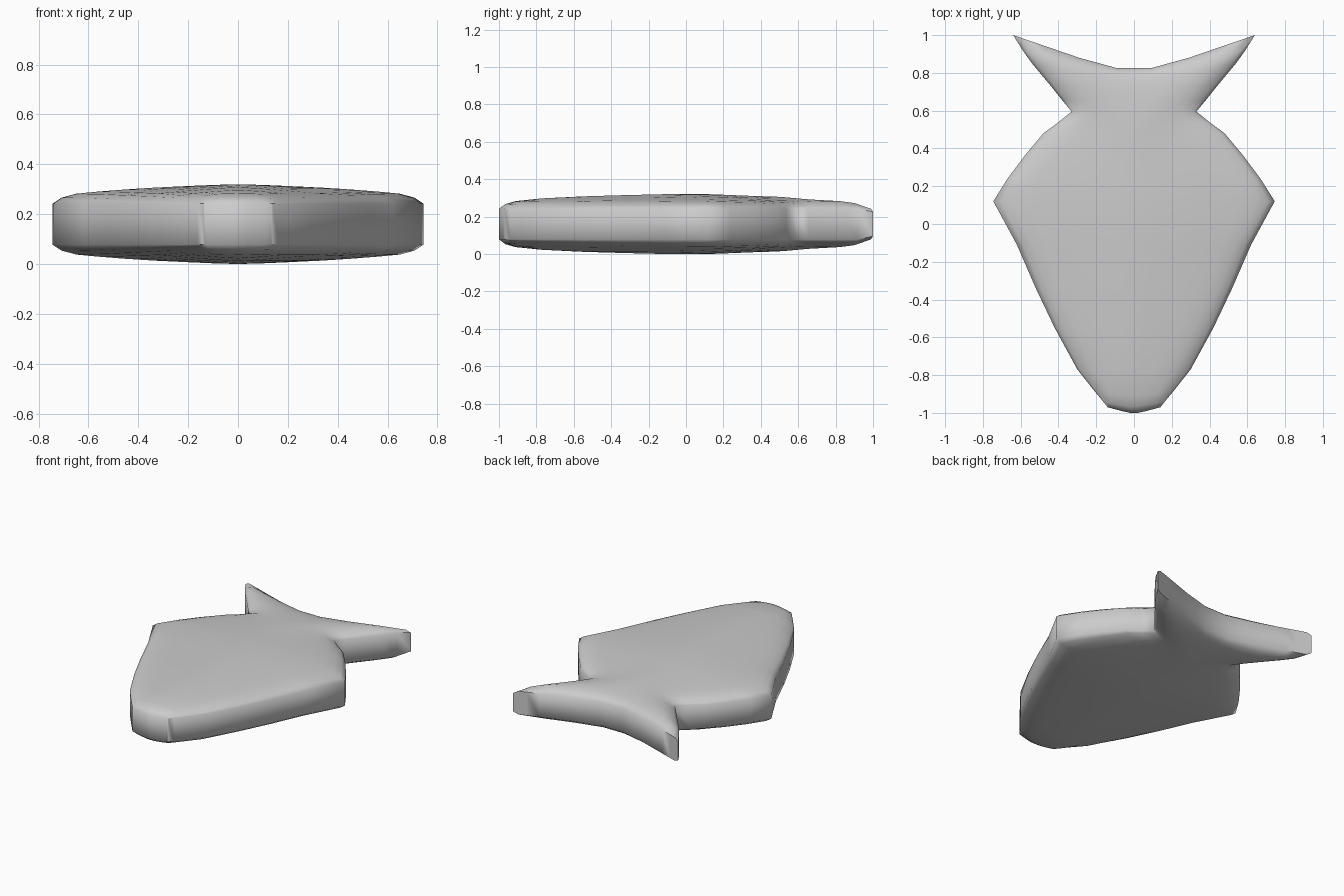
import bpy, bmesh
from mathutils import Vector
from mathutils.geometry import intersect_point_line

if "Cube" in bpy.data.objects:
    bpy.data.objects.remove(bpy.data.objects["Cube"])

# Cross rows of the fish shape: half width, y at the edge, y at the middle
ROWS = [(.14, -.97, -1), (.163, -.94, -.965), (.205, -.89, -.91), (.30, -.77, -.77),
        (.42, -.55, -.55), (.52, -.34, -.34), (.62, -.11, -.11), (.745, .12, .12),
        (.67, .24, .24), (.58, .36, .36), (.48, .48, .48), (.405, .535, .54),
        (.33, .595, .60), (.38, .655, .66), (.44, .73, .72), (.54, .85, .765),
        (.59, .92, .797), (.64, 1.0, .825)]
HALF = [.14, .3, .45, .6, .75, .87, .95, 1]
COLS = [-u for u in reversed(HALF)] + [0] + HALF
BEND = [(0, 0), (.14, 0), (.45, .31), (1, 1)]
# Half thickness against distance from the outline
PUFF = [(0, .082), (.03, .106), (.08, .122), (.15, .13), (.3, .144), (.56, .16)]
MID_Z = .16


def interp(table, x):
    for (x0, y0), (x1, y1) in zip(table, table[1:]):
        if x <= x1:
            return y0 + (y1 - y0) * (x - x0) / (x1 - x0)
    return table[-1][1]


# Flat grid and its boundary loop
grid = [[Vector((w * u, ym + (ye - ym) * interp(BEND, abs(u)), 0)) for u in COLS]
        for w, ye, ym in ROWS]
nr, nc = len(ROWS), len(COLS)
loop = ([(0, c) for c in range(nc)] + [(r, nc - 1) for r in range(1, nr)]
        + [(nr - 1, c) for c in range(nc - 2, -1, -1)]
        + [(r, 0) for r in range(nr - 2, 0, -1)])
outline = [grid[r][c] for r, c in loop]


def edge_distance(p):
    best = 9.0
    for a, b in zip(outline, outline[1:] + outline[:1]):
        t = min(1, max(0, intersect_point_line(p, a, b)[1]))
        best = min(best, (p - a.lerp(b, t)).length)
    return best


# Puffed top and bottom sheets joined by an upright rim
bm = bmesh.new()
sheets = []
for sign in (1, -1):
    sheet = [[bm.verts.new((p.x, p.y, MID_Z + sign * interp(PUFF, edge_distance(p))))
              for p in row] for row in grid]
    for r in range(nr - 1):
        for c in range(nc - 1):
            bm.faces.new((sheet[r][c], sheet[r][c + 1], sheet[r + 1][c + 1], sheet[r + 1][c]))
    sheets.append(sheet)
top, bottom = sheets
for (r, c), (r2, c2) in zip(loop, loop[1:] + loop[:1]):
    bm.faces.new((top[r][c], bottom[r][c], bottom[r2][c2], top[r2][c2]))
# Tail tips are slightly thinner
for c in (0, -1):
    top[-1][c].co.z, bottom[-1][c].co.z = .225, .095
bmesh.ops.recalc_face_normals(bm, faces=bm.faces)

mesh = bpy.data.meshes.new("fish_cushion")
bm.to_mesh(mesh)
bm.free()
cushion = bpy.data.objects.new("fish_cushion", mesh)
bpy.context.collection.objects.link(cushion)
bpy.context.view_layer.objects.active = cushion
cushion.select_set(True)
bpy.ops.object.shade_smooth_by_angle(angle=1.03)
